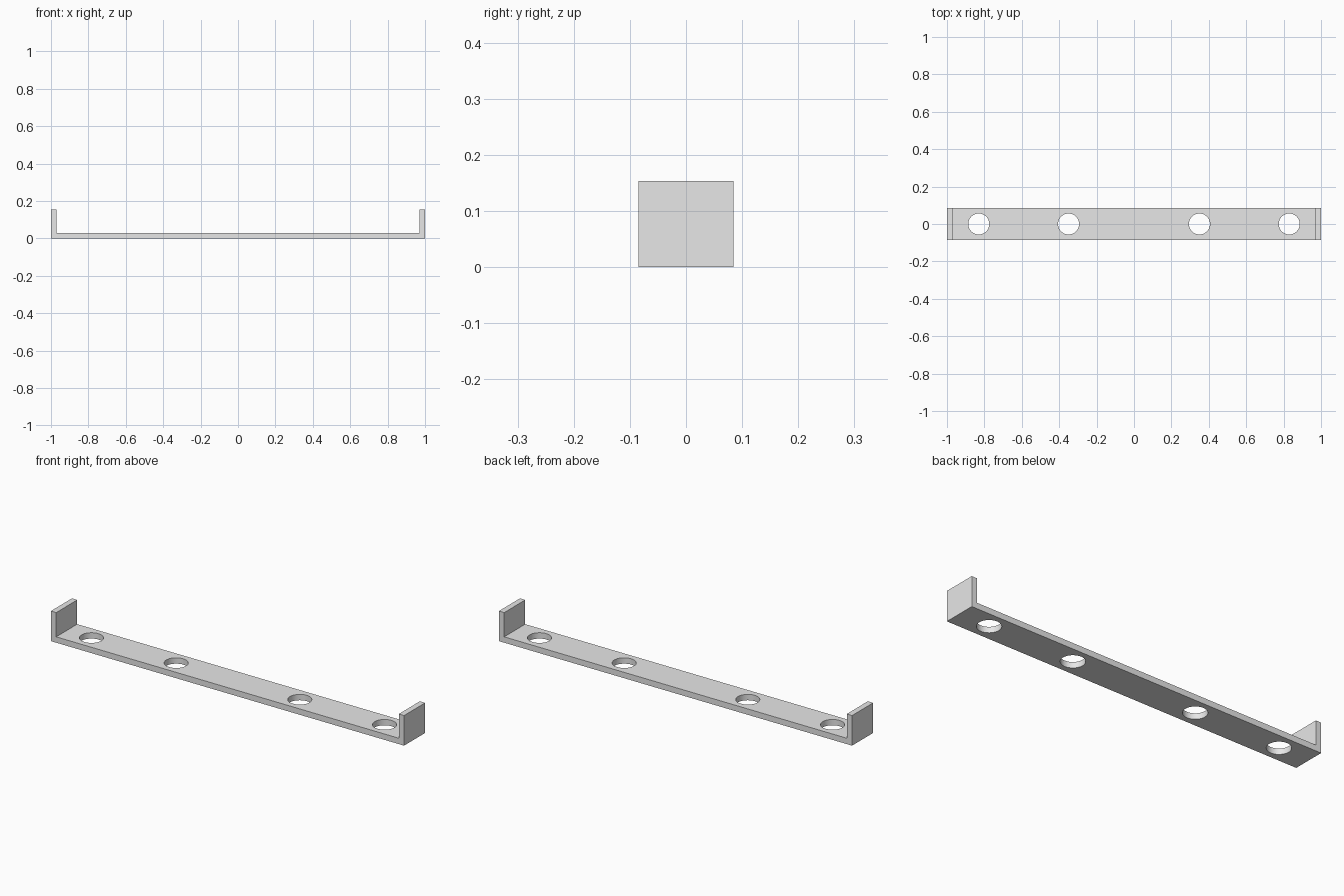
import bpy
import bmesh
from mathutils import Vector

cube = bpy.data.objects.get("Cube")
if cube:
    bpy.data.objects.remove(cube, do_unlink=True)

HALF_DEPTH = 0.085
HEIGHT = 0.154
THICK = 0.03
HOLE_RADIUS = 0.056

grey = bpy.data.materials.new("light grey")
grey.use_nodes = True
grey.diffuse_color = (0.8, 0.8, 0.8, 1)
grey.node_tree.nodes["Principled BSDF"].inputs["Base Color"].default_value = (0.8, 0.8, 0.8, 1)


def add_object(name, bm):
    bmesh.ops.recalc_face_normals(bm, faces=bm.faces)
    mesh = bpy.data.meshes.new(name)
    bm.to_mesh(mesh)
    bm.free()
    mesh.materials.append(grey)
    obj = bpy.data.objects.new(name, mesh)
    bpy.context.collection.objects.link(obj)
    return obj


# Bracket: a U-shaped profile extruded front to back
inner = 1 - THICK
half = [(1, 0), (1, HEIGHT), (inner, HEIGHT), (inner, THICK)]
profile = half + [(-x, z) for x, z in reversed(half)]
bm = bmesh.new()
face = bm.faces.new([bm.verts.new((x, -HALF_DEPTH, z)) for x, z in profile])
extruded = bmesh.ops.extrude_face_region(bm, geom=[face])["geom"]
verts = [v for v in extruded if isinstance(v, bmesh.types.BMVert)]
bmesh.ops.translate(bm, verts=verts, vec=(0, 2 * HALF_DEPTH, 0))
bracket = add_object("bracket", bm)

# Cutter: four screw holes, symmetric about the middle
bm = bmesh.new()
for x in (-0.83, -0.35, 0.35, 0.83):
    hole = bmesh.ops.create_cone(bm, cap_ends=True, segments=64, depth=0.1,
                                 radius1=HOLE_RADIUS, radius2=HOLE_RADIUS)
    bmesh.ops.translate(bm, verts=hole["verts"], vec=Vector((x, 0, THICK / 2)))
cutter = add_object("hole_cutter", bm)

# Drill the holes, then discard the cutter
drill = bracket.modifiers.new("holes", "BOOLEAN")
drill.operation = "DIFFERENCE"
drill.solver = "EXACT"
drill.object = cutter
bpy.context.view_layer.objects.active = bracket
bracket.select_set(True)
bpy.ops.object.modifier_apply(modifier=drill.name)
bpy.data.objects.remove(cutter, do_unlink=True)

# Smooth hole walls, sharp plate edges
bpy.ops.object.shade_smooth_by_angle(angle=0.5)
